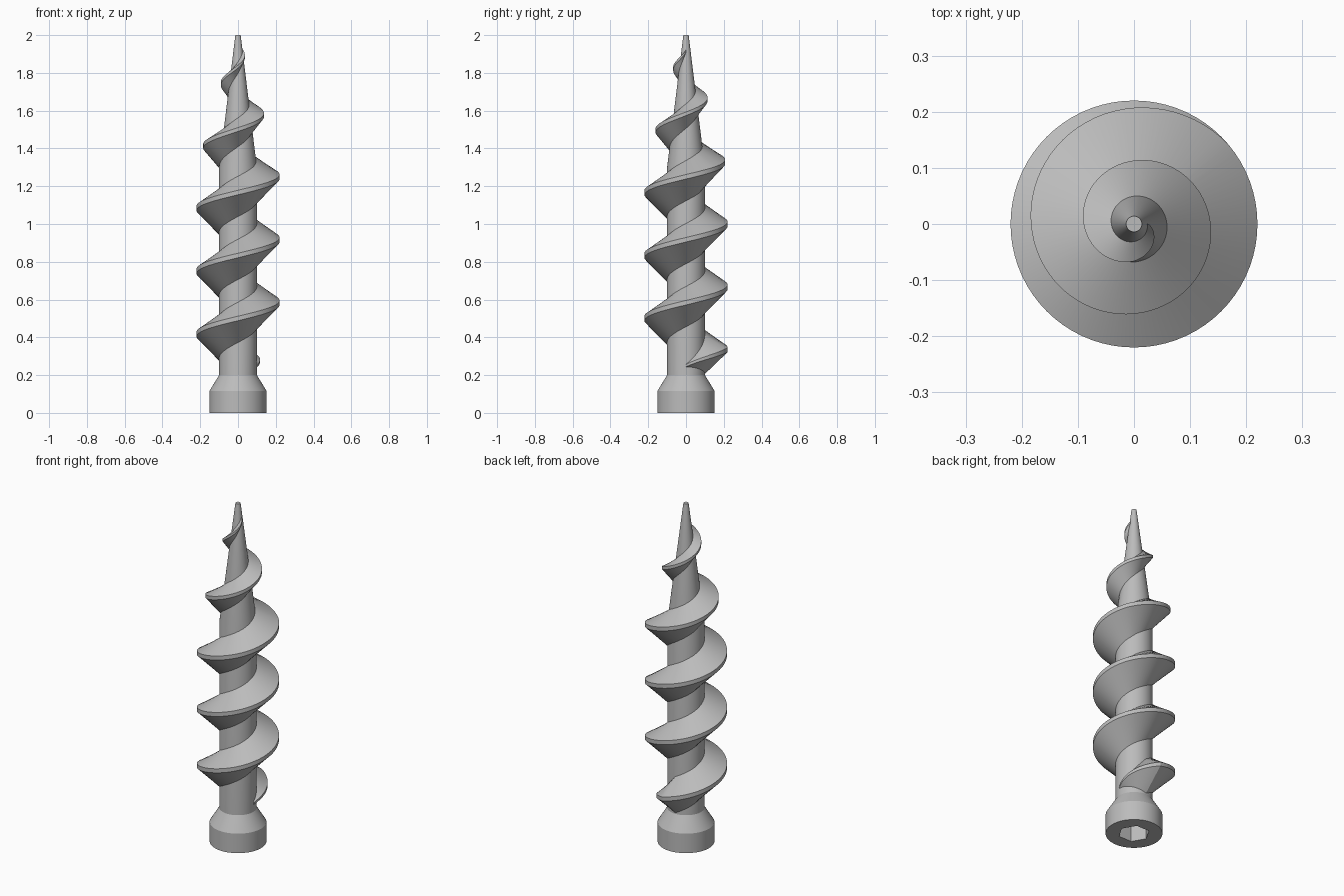
import bpy
import bmesh
from math import sin, cos, pi, tau, radians

SIDES = 96           # around the shaft, a multiple of six for the socket
STEPS = 72           # flight sections per turn
PITCH = 1 / 3
TURNS = 5
FLIGHT_START = 0.25
CORE, TIP, TAPER_Z, TOP = 0.1, 0.014, 1.3, 2.0
FLIGHT_R = 0.22

cube = bpy.data.objects.get("Cube")
if cube:
    bpy.data.objects.remove(cube)

steel = bpy.data.materials.new("grey_steel")
steel.use_nodes = True
steel.diffuse_color = (0.5, 0.5, 0.5, 1)
steel.node_tree.nodes["Principled BSDF"].inputs["Base Color"].default_value = (0.5, 0.5, 0.5, 1)


def finish(name, bm):
    bmesh.ops.recalc_face_normals(bm, faces=bm.faces)
    mesh = bpy.data.meshes.new(name)
    bm.to_mesh(mesh)
    bm.free()
    mesh.materials.append(steel)
    obj = bpy.data.objects.new(name, mesh)
    bpy.context.collection.objects.link(obj)
    bpy.ops.object.select_all(action='DESELECT')
    obj.select_set(True)
    bpy.context.view_layer.objects.active = obj
    bpy.ops.object.shade_smooth_by_angle(angle=radians(25))
    return obj


def skin(bm, sections, closed):
    """Join matching sections with quads and cap both ends."""
    for a, b in zip(sections, sections[1:]):
        for i in range(len(a)):
            j = (i + 1) % len(a)
            bm.faces.new((a[i], a[j], b[j], b[i]))
    bm.faces.new(sections[0])
    bm.faces.new(sections[-1])


def core_radius(z):
    t = max(0, (z - TAPER_Z) / (TOP - TAPER_Z))
    return CORE + (TIP - CORE) * t


# Shaft: socket floor, socket mouth, drive collar, neck, straight core, tapered tip
def ring(bm, radius, z, hexagonal=False):
    verts = []
    for i in range(SIDES):
        a = tau * i / SIDES
        r = radius
        if hexagonal:
            r *= cos(pi / 6) / cos(a % (pi / 3) - pi / 6)
        verts.append(bm.verts.new((r * cos(a), r * sin(a), z)))
    return verts


bm = bmesh.new()
rings = [ring(bm, 0.085, 0.1, True), ring(bm, 0.085, 0, True)]
for radius, z in ((0.152, 0), (0.152, 0.115), (CORE, 0.2), (CORE, TAPER_Z), (TIP, TOP)):
    rings.append(ring(bm, radius, z))
skin(bm, rings, True)
finish("shaft", bm)


# Spiral flight: a tapering V section swept up the core
def flight_radius(turn, z):
    if turn < 0.25:                                   # run-in
        return 0.104 + (FLIGHT_R - 0.104) * (turn * 4) ** 1.2
    r = min(FLIGHT_R, FLIGHT_R - 0.282 * (z - 1.288))
    left = TURNS - turn
    if left < 0.25:                                   # run-out
        end = core_radius(z) + 0.002
        return end + (0.066 - end) * left * 4
    return r


bm = bmesh.new()
sections = []
for k in range(TURNS * STEPS + 1):
    turn = k / STEPS
    z = FLIGHT_START + PITCH * turn
    a = tau * turn
    outer = flight_radius(turn, z)
    s = (outer - core_radius(z)) / (FLIGHT_R - CORE)
    rim = 0.006 + 0.006 * min(1, s)
    low, high = z - rim - 0.118 * s, z + rim + 0.076 * s
    points = ((core_radius(low) - 0.003, low), (outer, z - rim),
              (outer, z + rim), (core_radius(high) - 0.003, high))
    sections.append([bm.verts.new((r * cos(a), r * sin(a), h)) for r, h in points])
skin(bm, sections, False)
finish("spiral_flight", bm)
